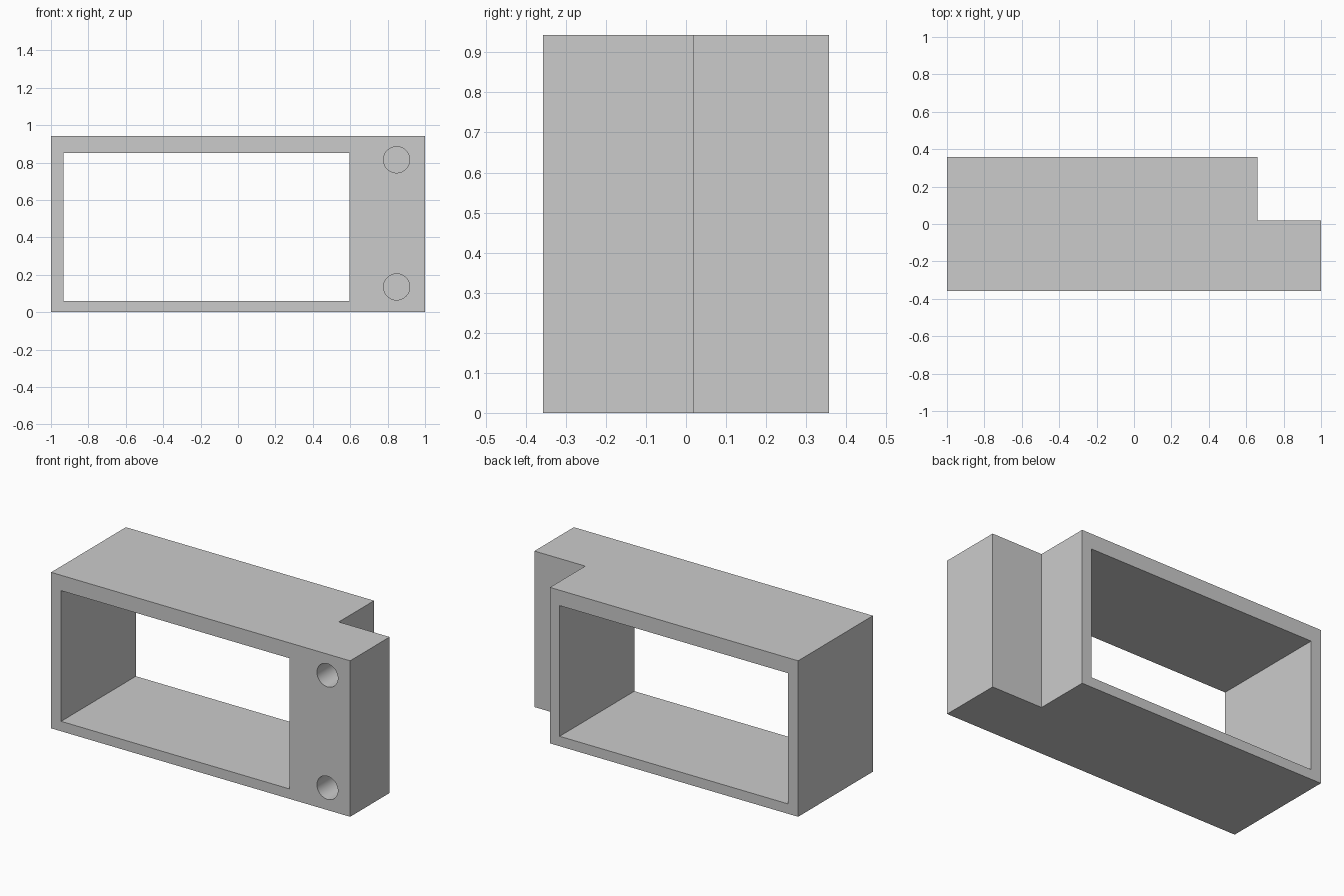
import bpy, bmesh, math
from mathutils import Matrix

cube = bpy.data.objects.get("Cube")
if cube:
    bpy.data.objects.remove(cube, do_unlink=True)

# Overall sizes
HEIGHT = 0.943
FRONT, BACK, STEP = -0.357, 0.357, 0.02
HOLE_RADIUS, HOLE_DEPTH = 0.07, 0.3

grey = bpy.data.materials.new("plain grey")
grey.use_nodes = True
colour = (0.6, 0.6, 0.6, 1)
grey.diffuse_color = colour
grey.node_tree.nodes["Principled BSDF"].inputs["Base Color"].default_value = colour


def add_object(name, bm):
    bmesh.ops.recalc_face_normals(bm, faces=bm.faces)
    mesh = bpy.data.meshes.new(name)
    bm.to_mesh(mesh)
    bm.free()
    mesh.materials.append(grey)
    obj = bpy.data.objects.new(name, mesh)
    bpy.context.collection.objects.link(obj)
    return obj


def cut(target, cutter):
    cutter.hide_render = True
    cutter.hide_set(True)
    cutter.display_type = 'WIRE'
    mod = target.modifiers.new(cutter.name, 'BOOLEAN')
    mod.operation = 'DIFFERENCE'
    mod.solver = 'EXACT'
    mod.object = cutter
    bpy.context.view_layer.objects.active = target
    bpy.ops.object.modifier_apply(modifier=mod.name)
    bpy.data.objects.remove(cutter, do_unlink=True)


# Housing: stepped outline raised to full height
bm = bmesh.new()
outline = [(-1, FRONT), (1, FRONT), (1, STEP), (0.66, STEP), (0.66, BACK), (-1, BACK)]
base = bm.faces.new([bm.verts.new((x, y, 0)) for x, y in outline])
raised = bmesh.ops.extrude_face_region(bm, geom=[base])["geom"]
bmesh.ops.translate(bm, vec=(0, 0, HEIGHT),
                    verts=[g for g in raised if isinstance(g, bmesh.types.BMVert)])
housing = add_object("housing", bm)

# Rectangular window through the whole depth
left, right, low, high = -0.933, 0.595, 0.06, 0.85
bm = bmesh.new()
bmesh.ops.create_cube(bm, size=1, matrix=Matrix.Translation(
    ((left + right) / 2, 0, (low + high) / 2)) @ Matrix.Diagonal((right - left, 1, high - low, 1)))
cut(housing, add_object("window_cutter", bm))

# Blind screw holes in the thick end
for z in (0.135, 0.815):
    bm = bmesh.new()
    bmesh.ops.create_cone(bm, cap_ends=True, segments=48, radius1=HOLE_RADIUS,
                          radius2=HOLE_RADIUS, depth=2 * HOLE_DEPTH,
                          matrix=Matrix.Translation((0.848, FRONT, z))
                          @ Matrix.Rotation(math.pi / 2, 4, 'X'))
    cut(housing, add_object("screw_hole_cutter", bm))

# Smooth hole walls, crisp edges elsewhere
housing.select_set(True)
bpy.context.view_layer.objects.active = housing
bpy.ops.object.shade_smooth_by_angle(angle=math.radians(30))
